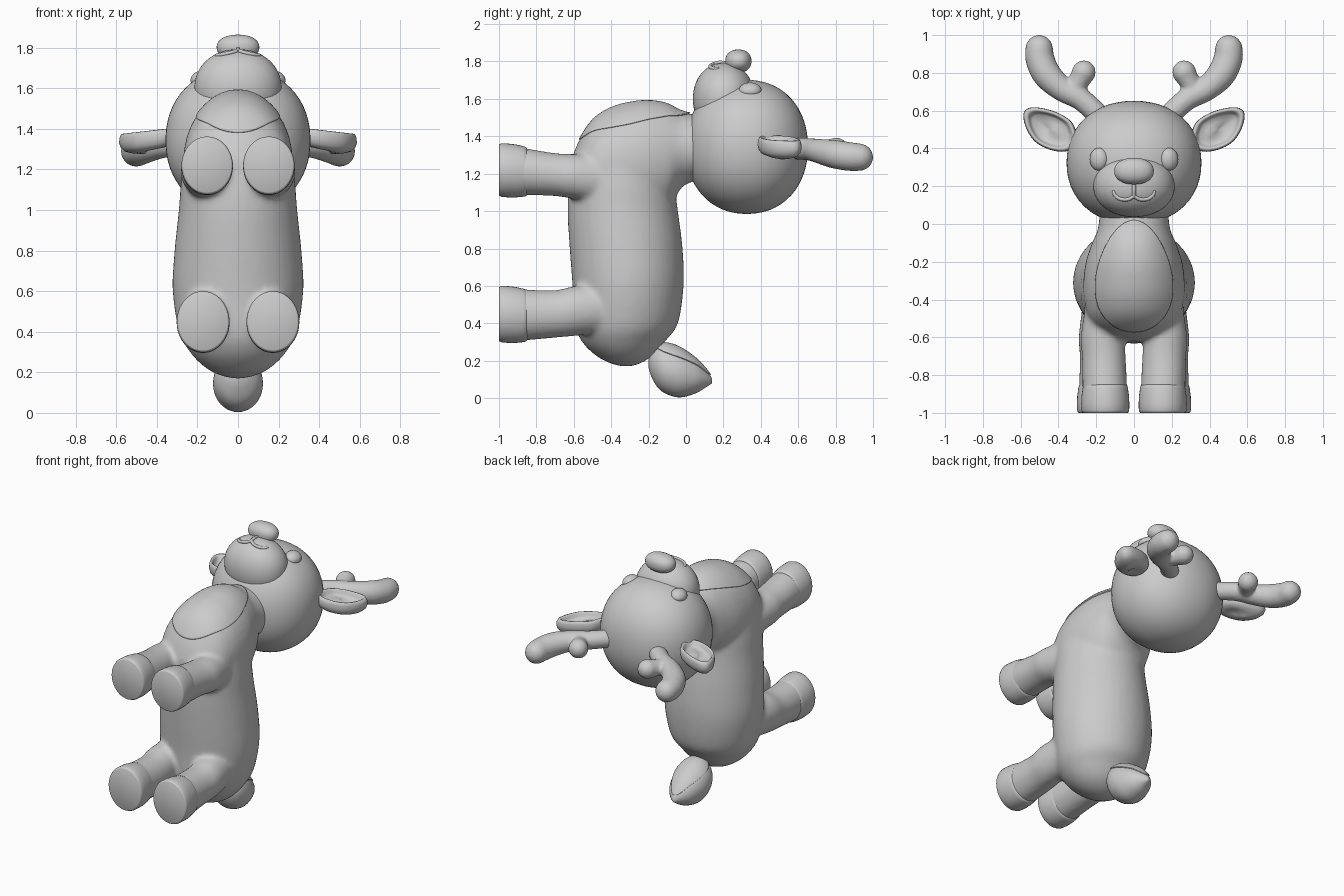
import bpy, bmesh, math
from mathutils import Vector

cube = bpy.data.objects.get("Cube")
if cube:
    bpy.data.objects.remove(cube, do_unlink=True)

grey = bpy.data.materials.new("plain grey")
grey.use_nodes = True
colour = (0.6, 0.6, 0.6, 1)
grey.diffuse_color = colour
grey.node_tree.nodes["Principled BSDF"].inputs["Base Color"].default_value = colour


def finish(name, bm, voxel=0, smooth=0, angle=40):
    """Turn a bmesh into a shaded object, optionally fused by a remesh."""
    bmesh.ops.recalc_face_normals(bm, faces=bm.faces)
    mesh = bpy.data.meshes.new(name)
    bm.to_mesh(mesh)
    bm.free()
    mesh.materials.append(grey)
    ob = bpy.data.objects.new(name, mesh)
    bpy.context.collection.objects.link(ob)
    bpy.ops.object.select_all(action='DESELECT')
    ob.select_set(True)
    bpy.context.view_layer.objects.active = ob
    bpy.ops.object.shade_smooth_by_angle(angle=math.radians(angle))
    if voxel:
        fuse = ob.modifiers.new("fuse", 'REMESH')
        fuse.mode = 'VOXEL'
        fuse.voxel_size = voxel
        fuse.use_smooth_shade = True
        relax = ob.modifiers.new("relax", 'SMOOTH')
        relax.iterations = smooth
    return ob


def spline(rows, steps=5):
    """Smoothly interpolate rows of values."""
    out = []
    for i in range(len(rows) - 1):
        a, b, c, d = (rows[min(max(i + k, 0), len(rows) - 1)] for k in (-1, 0, 1, 2))
        for s in range(steps):
            t = s / steps
            out.append([q + t / 2 * (r - p + t * (2 * p - 5 * q + 4 * r - w + t * (3 * (q - r) + w - p)))
                        for p, q, r, w in zip(a, b, c, d)])
    return out + [list(rows[-1])]


def bridge(bm, rings):
    """Skin a list of point rings and close both ends."""
    rings = [[bm.verts.new(p) for p in ring] for ring in rings]
    n = len(rings[0])
    for a, b in zip(rings, rings[1:]):
        for i in range(n):
            j = (i + 1) % n
            bm.faces.new((a[i], a[j], b[j], b[i]))
    bm.faces.new(rings[0])
    bm.faces.new(rings[-1][::-1])


def loft(bm, rows, axis, n=40, smooth=True):
    """Rows are (height, x, other, radius x, radius other)."""
    rings = []
    for t, x, o, rx, ro in (spline(rows) if smooth else rows):
        ring = []
        for k in range(n):
            a = math.tau * k / n
            u, v = x + rx * math.cos(a), o + ro * math.sin(a)
            ring.append((u, t, v) if axis == 'Y' else (u, v, t))
        rings.append(ring)
    bridge(bm, rings)


def tube(bm, rows, n=20):
    """Round-ended tube through rows of (x, y, z, radius)."""
    rows = spline(rows)
    pts = [Vector(r[:3]) for r in rows]
    t0, t1 = (pts[1] - pts[0]).normalized(), (pts[-1] - pts[-2]).normalized()
    r0, r1 = rows[0][3], rows[-1][3]
    caps = [math.radians(d) for d in (85, 65, 45, 22)]
    path = [(pts[0] - t0 * r0 * math.sin(a), t0, r0 * math.cos(a)) for a in caps]
    for i, p in enumerate(pts):
        t = pts[min(i + 1, len(pts) - 1)] - pts[max(i - 1, 0)]
        path.append((p, t.normalized(), rows[i][3]))
    path += [(pts[-1] + t1 * r1 * math.sin(a), t1, r1 * math.cos(a)) for a in reversed(caps)]
    rings = []
    for p, t, r in path:
        u = t.cross(Vector((0, 0, 1))).normalized()
        v = t.cross(u)
        rings.append([p + r * (u * math.cos(math.tau * k / n) + v * math.sin(math.tau * k / n))
                      for k in range(n)])
    bridge(bm, rings)


def ellipsoid(name, centre, radii, power=2, tilt=0):
    bm = bmesh.new()
    bmesh.ops.create_uvsphere(bm, u_segments=48, v_segments=32, radius=1)
    for v in bm.verts:
        v.co /= sum(abs(c) ** power for c in v.co) ** (1 / power)
        v.co = Vector(c * r for c, r in zip(v.co, radii))
    ob = finish(name, bm, angle=80)
    ob.location = centre
    ob.rotation_euler.y = tilt
    return ob


def patch(name, outline, centre, target, z, down=True):
    """Thin plate of a flat outline, pressed onto another part."""
    bm = bmesh.new()
    cx, cy = centre
    bridge(bm, [[(cx + (x - cx) * s, cy + (y - cy) * s, z) for x, y in outline]
                for s in (1, .98, .94, .85, .75, .65, .55, .45, .35, .25, .15, .05)])
    bmesh.ops.delete(bm, geom=[f for f in bm.faces if len(f.verts) == len(outline) and
                               f.calc_area() > 0.01], context='FACES_ONLY')
    ob = finish(name, bm)
    press = ob.modifiers.new("press", 'SHRINKWRAP')
    press.target = target
    press.wrap_method = 'PROJECT'
    press.use_project_z = True
    press.use_negative_direction = True
    press.use_positive_direction = False
    press.offset = 0.004
    edge = ob.modifiers.new("edge", 'SOLIDIFY')
    edge.thickness = 0.008
    edge.offset = 0
    return ob


# Trunk, chest, neck and legs fused into one soft body
bm = bmesh.new()
trunk = [(.17, -.32, .03, .03), (.19, -.325, .1, .09), (.23, -.33, .17, .155), (.3, -.335, .237, .22),
         (.4, -.32, .29, .277), (.6, -.31, .322, .297), (.8, -.32, .313, .302), (1, -.338, .292, .295),
         (1.15, -.345, .28, .28), (1.3, -.35, .255, .24), (1.42, -.33, .18, .17)]
loft(bm, [(z, 0, y, rx, ry) for z, y, rx, ry in trunk], 'Z')
chest = [(-.62, 1.15, .1, .1), (-.58, 1.17, .18, .19), (-.5, 1.22, .24, .265), (-.4, 1.24, .265, .31),
         (-.3, 1.25, .268, .328), (-.2, 1.26, .255, .328), (-.1, 1.28, .222, .292),
         (-.02, 1.33, .19, .2), (.1, 1.34, .18, .17)]
loft(bm, [(y, 0, z, rx, rz) for y, z, rx, rz in chest], 'Y')
front = [(-.95, .152, 1.22, .118, .136), (-.85, .155, 1.21, .118, .125), (-.7, .16, 1.195, .116, .115),
         (-.6, .165, 1.185, .117, .12), (-.45, .15, 1.17, .11, .13)]
rear = [(-.95, .17, .45, .12, .146), (-.85, .17, .445, .12, .136), (-.7, .17, .45, .117, .127),
        (-.6, .175, .465, .118, .133), (-.45, .165, .48, .11, .13)]
for side in (1, -1):
    for rows in (front, rear):
        loft(bm, [(y, side * x, z, rx, rz) for y, x, z, rx, rz in rows], 'Y')
body = finish("body", bm, voxel=0.014, smooth=10)

# Hooves
for side, word in ((1, "left"), (-1, "right")):
    for end, x, z, rx, rz in (("front", .152, 1.22, .123, .143), ("rear", .172, .45, .126, .151)):
        bm = bmesh.new()
        prof = [(-1, .93), (-.997, .965), (-.985, 1), (-.95, 1.005), (-.91, .99), (-.87, .945),
                (-.856, .92), (-.85, .87)]
        loft(bm, [(y, side * x, z - (y + 1) * .06, rx * (s + .03), rz * s) for y, s in prof],
             'Y', smooth=False)
        finish(f"{word}_{end}_hoof", bm, angle=50)

# Chest patch: egg shape, narrow at the neck
egg = []
for k in range(64):
    a = math.tau * k / 64
    egg.append((.2 * math.cos(a) * (1 - .22 * math.sin(a)), -.275 + .295 * math.sin(a)))
patch("chest_patch", egg, (0, -.275), body, 1.75)

# Tail with a leaf-shaped upper patch
bm = bmesh.new()
tail = [(-.2, .19, .02, .03), (-.185, .185, .06, .07), (-.15, .17, .1, .115), (-.1, .155, .12, .135),
        (-.03, .135, .12, .131), (.05, .118, .092, .093), (.1, .107, .055, .053), (.13, .097, .022, .024),
        (.14, .09, .006, .01)]
loft(bm, [(y, 0, z, rx, rz) for y, z, rx, rz in tail], 'Y')
tail_ob = finish("tail", bm, angle=80)
leaf = [(.095 * math.sin(math.tau * k / 40) * (1 - .35 * math.cos(math.tau * k / 40)),
         -.02 + .15 * math.cos(math.tau * k / 40)) for k in range(40)]
patch("tail_patch", leaf, (0, -.02), tail_ob, .4)

# Head and face
ellipsoid("head", (0, .325, 1.343), (.357, .327, .358), power=2.15)
ellipsoid("muzzle", (0, .202, 1.6), (.215, .165, .192), power=2.1)
ellipsoid("nose", (0, .28, 1.802), (.105, .07, .062), power=2.2)
for side, word in ((1, "left"), (-1, "right")):
    ellipsoid(f"{word}_eye", (side * .186, .343, 1.647), (.05, .06, .038), tilt=side * .4)

# Mouth: a short stem and two upturned arcs
bm = bmesh.new()
tube(bm, [(0, .22, 1.79, .01), (0, .18, 1.795, .01), (0, .145, 1.786, .01)], 10)
for side in (1, -1):
    tube(bm, [(0, .148, 1.786, .01), (side * .03, .131, 1.777, .01), (side * .07, .132, 1.768, .01),
              (side * .098, .15, 1.762, .01), (side * .106, .17, 1.761, .01)], 10)
finish("mouth", bm, angle=80)

# Ears (dished, with a rolled rim) and antlers
ear = [(.3, .47), (.33, .54), (.4, .587), (.48, .612), (.55, .616), (.585, .585), (.572, .51),
       (.525, .437), (.45, .395), (.37, .383), (.31, .41)]
dish = [(.1, 1.29), (.5, 1.292), (.8, 1.302), (.94, 1.32), (1, 1.345), (.985, 1.37), (.93, 1.388),
        (.86, 1.39), (.79, 1.38), (.74, 1.362), (.66, 1.352), (.4, 1.348), (.1, 1.346)]
for side, word in ((1, "left"), (-1, "right")):
    bm = bmesh.new()
    loop = spline(ear + ear[:1], 5)[:-1]
    bridge(bm, [[(side * (.445 + (x - .445) * s), .5 + (y - .5) * s, z + (.445 - x) * .1)
                 for x, y in loop] for s, z in dish])
    finish(f"{word}_ear", bm, angle=80)
    bm = bmesh.new()
    tube(bm, [(side * x, y, z, r) for x, y, z, r in (
        (.18, .57, 1.335, .058), (.28, .66, 1.33, .06), (.38, .715, 1.32, .066), (.46, .79, 1.305, .076),
        (.497, .87, 1.292, .077), (.502, .927, 1.288, .074))])
    tube(bm, [(side * x, y, z, r) for x, y, z, r in (
        (.33, .69, 1.325, .05), (.295, .75, 1.327, .054), (.266, .803, 1.33, .064))])
    finish(f"{word}_antler", bm, voxel=0.01, smooth=5)
